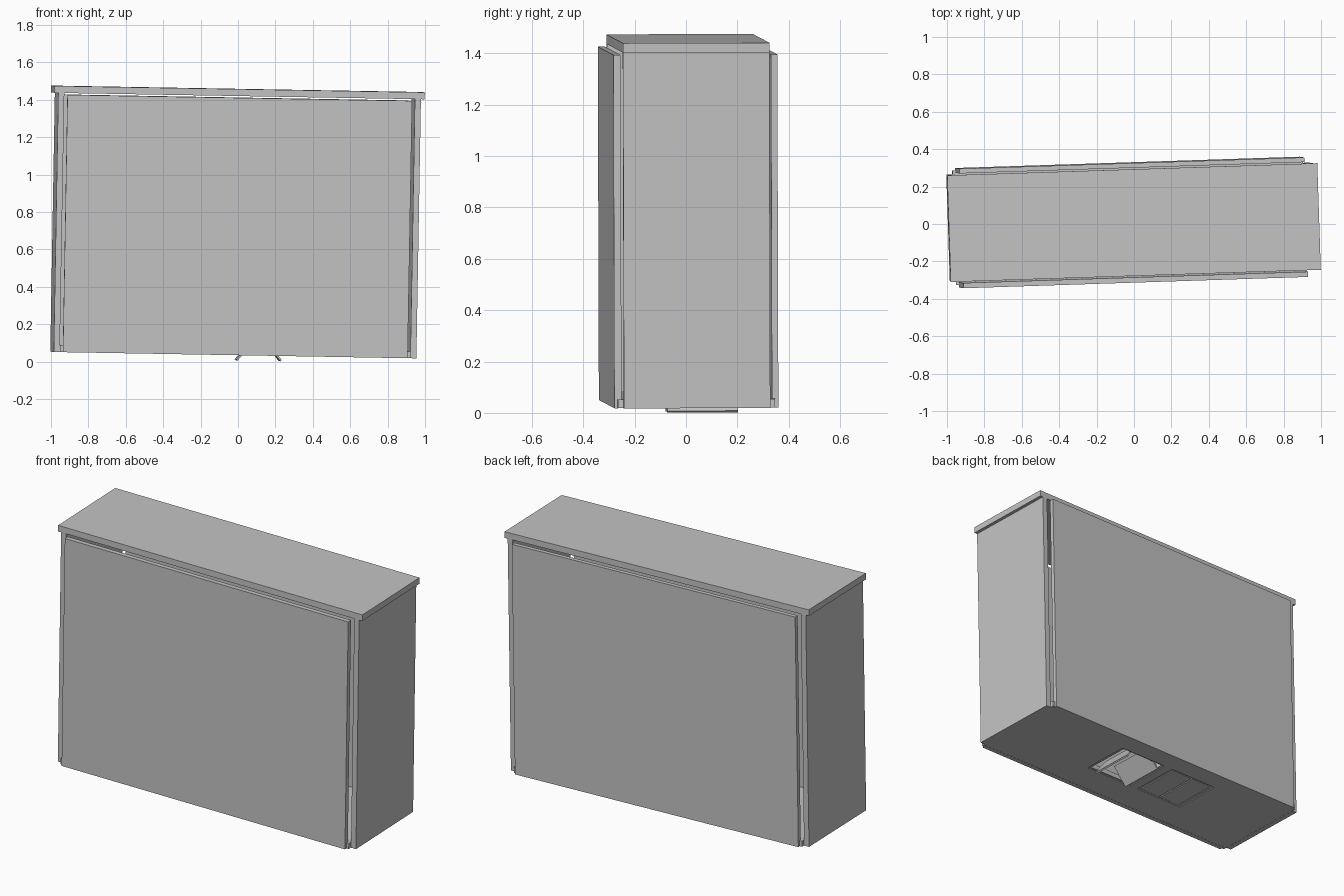
import bpy
import bmesh
from math import radians, atan2
from mathutils import Matrix, Vector

cube = bpy.data.objects.get("Cube")
if cube:
    bpy.data.objects.remove(cube, do_unlink=True)

# One plain grey paint
paint = bpy.data.materials.new("light_grey")
paint.use_nodes = True
grey = (0.55, 0.55, 0.55, 1)
paint.diffuse_color = grey
paint.node_tree.nodes["Principled BSDF"].inputs["Base Color"].default_value = grey

# The whole cabinet stands slightly turned and leaning
LID_TOP = 1.4225
PLACE = (Matrix.Translation((0, 0.0075, 1.4575))
         @ Matrix.Rotation(radians(1.88), 4, "Z")
         @ Matrix.Rotation(radians(1.0), 4, "Y")
         @ Matrix.Rotation(radians(0.2), 4, "X")
         @ Matrix.Translation((0, 0, -LID_TOP)))


def add_object(name, bm):
    bmesh.ops.recalc_face_normals(bm, faces=bm.faces)
    mesh = bpy.data.meshes.new(name)
    bm.to_mesh(mesh)
    bm.free()
    mesh.materials.append(paint)
    obj = bpy.data.objects.new(name, mesh)
    obj.matrix_world = PLACE
    bpy.context.collection.objects.link(obj)
    return obj


def box(name, x, y, z, turn=Matrix()):
    """Box from (low, high) ranges, optionally turned in the cabinet frame."""
    bm = bmesh.new()
    bmesh.ops.create_cube(bm, size=1)
    size = Matrix.Diagonal((x[1] - x[0], y[1] - y[0], z[1] - z[0], 1))
    centre = Matrix.Translation((sum(x) / 2, sum(y) / 2, sum(z) / 2))
    bm.transform(turn @ centre @ size)
    return add_object(name, bm)


WIDTH, DEPTH, BOARD = 0.97, 0.285, 0.032
LID_BOTTOM = LID_TOP - 0.037
INNER = WIDTH - BOARD

# Lid and side boards
box("lid", (-0.99, 0.99), (-DEPTH, DEPTH), (LID_BOTTOM, LID_TOP))
box("left_side", (INNER, WIDTH), (-DEPTH, DEPTH), (0, LID_BOTTOM))
box("right_side", (-WIDTH, -INNER), (-DEPTH, DEPTH), (0, LID_BOTTOM))

# Front and back panels, held clear of the sides and lid
box("front_panel", (-0.922, 0.922), (-0.321, -0.293), (0, 1.376))
box("back_panel", (-0.922, 0.922), (0.293, 0.318), (0, 1.376))

# Floor board with two rectangular hatch openings
HATCHES = (-0.25, 0.135)
HALF_X, HALF_Y, HATCH_Y = 0.165, 0.15, 0.045
xs = [-INNER]
for c in HATCHES:
    xs += [c - HALF_X, c + HALF_X]
xs.append(INNER)
ys = [-0.308, HATCH_Y - HALF_Y, HATCH_Y + HALF_Y, 0.305]
bm = bmesh.new()
grid = [[bm.verts.new((x, y, 0.001)) for y in ys] for x in xs]
for i in range(len(xs) - 1):
    for j in range(len(ys) - 1):
        if not (j == 1 and i % 2 == 1):
            bm.faces.new((grid[i][j], grid[i + 1][j],
                          grid[i + 1][j + 1], grid[i][j + 1]))
top = bmesh.ops.extrude_face_region(bm, geom=list(bm.faces))["geom"]
bmesh.ops.translate(bm, verts=[v for v in top if isinstance(v, bmesh.types.BMVert)],
                    vec=Vector((0, 0, 0.034)))
add_object("floor", bm)


# Slim rim inside each opening, set slightly back
def hatch_rim(name, cx):
    rim = 0.018
    for side, s in (("left", 1), ("right", -1)):
        x = sorted((cx + s * HALF_X, cx + s * (HALF_X - rim)))
        box(f"{name}_rim_{side}", x, (HATCH_Y - HALF_Y, HATCH_Y + HALF_Y), (0.006, 0.035))
    for side, s in (("front", -1), ("back", 1)):
        y = sorted((HATCH_Y + s * HALF_Y, HATCH_Y + s * (HALF_Y - rim / 2)))
        box(f"{name}_rim_{side}", (cx - HALF_X + rim, cx + HALF_X - rim), y, (0.006, 0.035))


closed_x, open_x = HATCHES
hatch_rim("closed_hatch", closed_x)
hatch_rim("open_hatch", open_x)

# Closed and tipped-open leaves
LEAF_Y = (HATCH_Y - 0.138, HATCH_Y + 0.138)
for side, s in (("left", 1), ("right", -1)):
    x = sorted((closed_x + s * 0.004, closed_x + s * 0.142))
    box(f"closed_leaf_{side}", x, LEAF_Y, (0.004, 0.016))
    tip = Matrix.Translation((open_x + s * 0.118, 0, -0.026))
    lean = Matrix.Rotation(-s * atan2(0.02, 0.025), 4, "Y")
    box(f"open_leaf_{side}", (-0.005, 0.005), LEAF_Y, (0, 0.135), tip @ lean)
